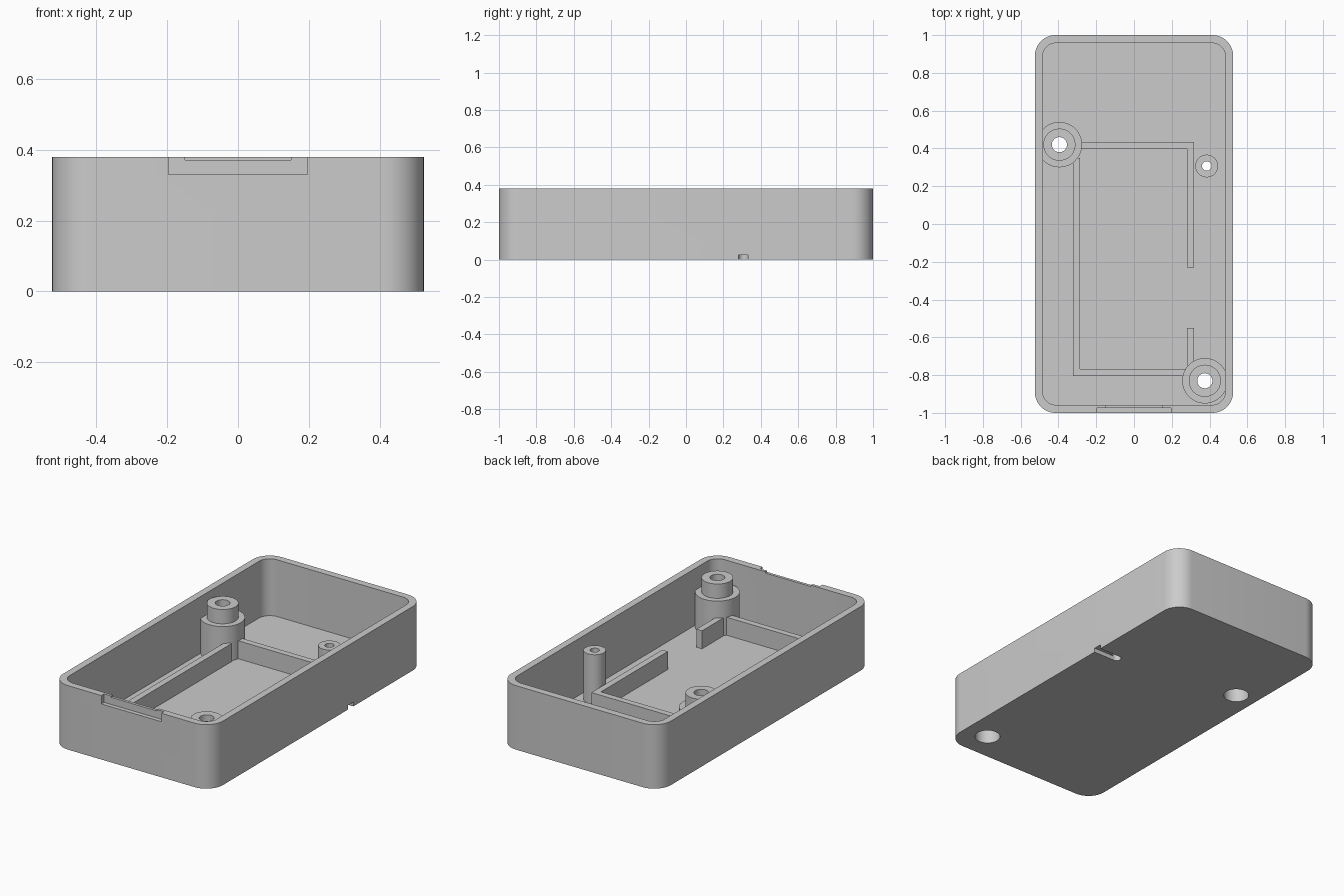
import bpy, bmesh
from math import cos, sin, pi, radians

if "Cube" in bpy.data.objects:
    bpy.data.objects.remove(bpy.data.objects["Cube"])

W, L, H = 0.525, 1.0, 0.38        # half width, half length, height
FLOOR, WALL = 0.043, 0.042
RIB_TOP, STEP, TOP = 0.15, 0.25, 0.335

grey = bpy.data.materials.new("grey plastic")
grey.use_nodes = True
grey.diffuse_color = (0.6, 0.6, 0.6, 1)
grey.node_tree.nodes["Principled BSDF"].inputs["Base Color"].default_value = (0.6, 0.6, 0.6, 1)


def finish(bm, name):
    bmesh.ops.recalc_face_normals(bm, faces=bm.faces)
    me = bpy.data.meshes.new(name)
    bm.to_mesh(me)
    bm.free()
    me.materials.append(grey)
    ob = bpy.data.objects.new(name, me)
    bpy.context.collection.objects.link(ob)
    return ob


def prism(name, outline, z0, z1):
    bm = bmesh.new()
    face = bm.faces.new([bm.verts.new((x, y, z0)) for x, y in outline])
    out = bmesh.ops.extrude_face_region(bm, geom=[face])
    bmesh.ops.translate(bm, vec=(0, 0, z1 - z0),
                        verts=[v for v in out["geom"] if isinstance(v, bmesh.types.BMVert)])
    return finish(bm, name)


def box(name, x0, x1, y0, y1, z0, z1):
    return prism(name, [(x0, y0), (x1, y0), (x1, y1), (x0, y1)], z0, z1)


def rounded(hx, hy, r, n=12):
    pts = []
    for q, (sx, sy) in enumerate([(1, 1), (-1, 1), (-1, -1), (1, -1)]):
        for i in range(n + 1):
            a = (q + i / n) * pi / 2
            pts.append((sx * (hx - r) + r * cos(a), sy * (hy - r) + r * sin(a)))
    return pts


def circle(x, y, r, n=48):
    return [(x + r * cos(2 * pi * i / n), y + r * sin(2 * pi * i / n)) for i in range(n)]


def lathe(name, x, y, profile, n=48):
    """Closed ring swept from a closed (radius, z) profile."""
    bm = bmesh.new()
    rings = [[bm.verts.new((px, py, z)) for px, py in circle(x, y, r, n)] for r, z in profile]
    for k, a in enumerate(rings):
        b = rings[(k + 1) % len(rings)]
        for i in range(n):
            j = (i + 1) % n
            bm.faces.new((a[i], a[j], b[j], b[i]))
    return finish(bm, name)


def smooth(ob):
    bpy.ops.object.select_all(action="DESELECT")
    ob.select_set(True)
    bpy.context.view_layer.objects.active = ob
    bpy.ops.object.shade_smooth_by_angle(angle=radians(30))


def cut(ob, cutter):
    cutter.hide_render = True
    mod = ob.modifiers.new("cut", "BOOLEAN")
    mod.operation, mod.solver, mod.object = "DIFFERENCE", "EXACT", cutter
    bpy.context.view_layer.objects.active = ob
    bpy.ops.object.modifier_apply(modifier=mod.name)
    bpy.data.objects.remove(cutter)


# Open tray
bosses = {"back_screw_boss": (-0.395, 0.42), "front_screw_boss": (0.375, -0.83)}
post = (0.385, 0.307)
tray = prism("tray", rounded(W, L, 0.11), 0, H)
cut(tray, prism("cavity", rounded(W - WALL, L - WALL, 0.07), FLOOR, H + 0.1))

# Screw holes in the floor, cord hole and its groove to the side wall
for x, y in bosses.values():
    cut(tray, prism("screw_hole", circle(x, y, 0.07), -0.1, FLOOR + 0.05))
cut(tray, prism("cord_hole", circle(*post, 0.025), -0.1, FLOOR + 0.05))
cut(tray, box("cord_groove", post[0], W + 0.1, post[1] - 0.025, post[1] + 0.025, -0.1, 0.025))

# Stepped latch notch in the front wall
cut(tray, box("latch_notch", -0.197, 0.197, -1.1, -0.975, 0.33, H + 0.1))
cut(tray, box("latch_lip", -0.15, 0.15, -1.05, -0.93, 0.372, H + 0.1))
smooth(tray)

# Stepped, counterbored screw bosses
for name, (x, y) in bosses.items():
    smooth(lathe(name, x, y, [(0.12, FLOOR), (0.12, STEP), (0.085, STEP), (0.085, TOP),
                              (0.04, TOP), (0.04, 0.21), (0.07, 0.21), (0.07, FLOOR)]))

# Hollow cord post
smooth(lathe("cord_post", *post, [(0.06, FLOOR), (0.06, TOP), (0.025, TOP), (0.025, FLOOR)]))

# Low ribs framing the compartment
ribs = {
    "left_rib": (-0.323, -0.286, -0.805, 0.35),
    "back_rib": (-0.30, 0.28, 0.398, 0.435),
    "front_rib": (-0.286, 0.285, -0.805, -0.768),
    "right_rib_back": (0.28, 0.317, -0.23, 0.435),
    "right_rib_front": (0.28, 0.317, -0.75, -0.55),
}
for name, (x0, x1, y0, y1) in ribs.items():
    box(name, x0, x1, y0, y1, FLOOR - 0.01, RIB_TOP)
